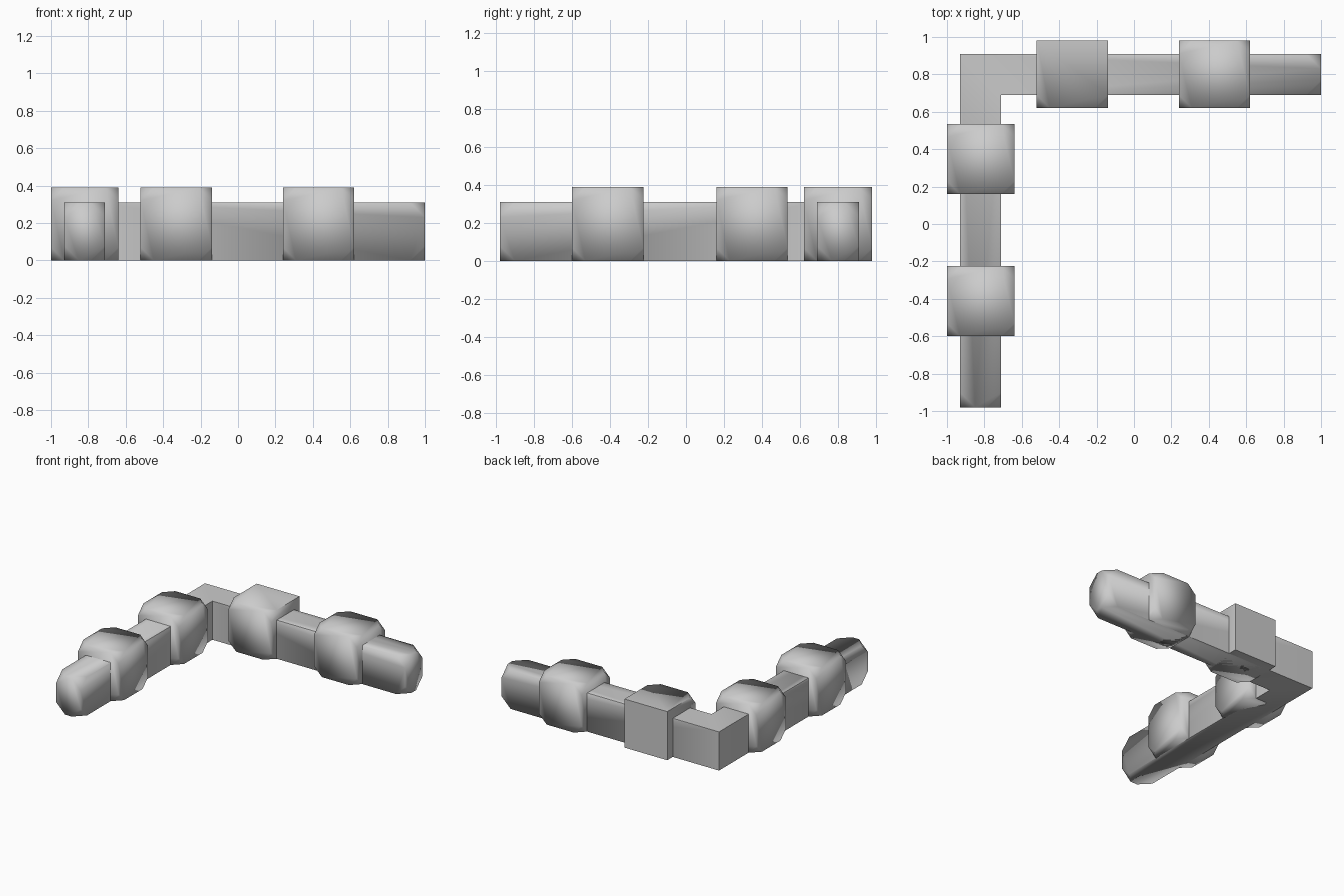
import bpy, bmesh
from math import radians

if "Cube" in bpy.data.objects:
    bpy.data.objects.remove(bpy.data.objects["Cube"])


def prism(name, outline, height, cut, keep_corner):
    """Extrude a floor outline upward and chip off corners not marked as kept."""
    bm = bmesh.new()
    floor = bm.faces.new([bm.verts.new((x, y, 0)) for x, y in outline])
    up = bmesh.ops.extrude_face_region(bm, geom=[floor], use_keep_orig=True)
    for v in up["geom"]:
        if isinstance(v, bmesh.types.BMVert):
            v.co.z = height
    bmesh.ops.recalc_face_normals(bm, faces=bm.faces[:])
    chips = [v for v in bm.verts if not keep_corner(v.co)]
    bmesh.ops.bevel(bm, geom=chips, offset=cut, segments=1, profile=0.5, affect='VERTICES')
    mesh = bpy.data.meshes.new(name)
    bm.to_mesh(mesh)
    bm.free()
    obj = bpy.data.objects.new(name, mesh)
    bpy.context.collection.objects.link(obj)
    bpy.context.view_layer.objects.active = obj
    obj.select_set(True)
    bpy.ops.object.shade_smooth_by_angle(angle=radians(60))
    obj.select_set(False)
    return obj


def block(name, x0, x1, y0, y1, keep_corner):
    outline = [(x0, y0), (x1, y0), (x1, y1), (x0, y1)]
    return prism(name, outline, 0.39, 0.07, keep_corner)


# L-shaped wall: only the two free ends have chipped corners
prism("corner_wall",
      [(-0.93, -0.98), (-0.71, -0.98), (-0.71, 0.69), (1.0, 0.69), (1.0, 0.91), (-0.93, 0.91)],
      0.31, 0.08, lambda c: c.x < 0.9 and c.y > -0.9)

# Thicker blocks on the back arm
for i, x in enumerate((-0.52, 0.24)):
    block(f"back_block_{i + 1}", x, x + 0.38, 0.62, 0.98,
          lambda c: c.y > 0.9 and c.x < 0)

# Thicker blocks on the left arm
for i, y in enumerate((0.16, -0.6)):
    block(f"left_block_{i + 1}", -1.0, -0.64, y, y + 0.375,
          lambda c: False)
